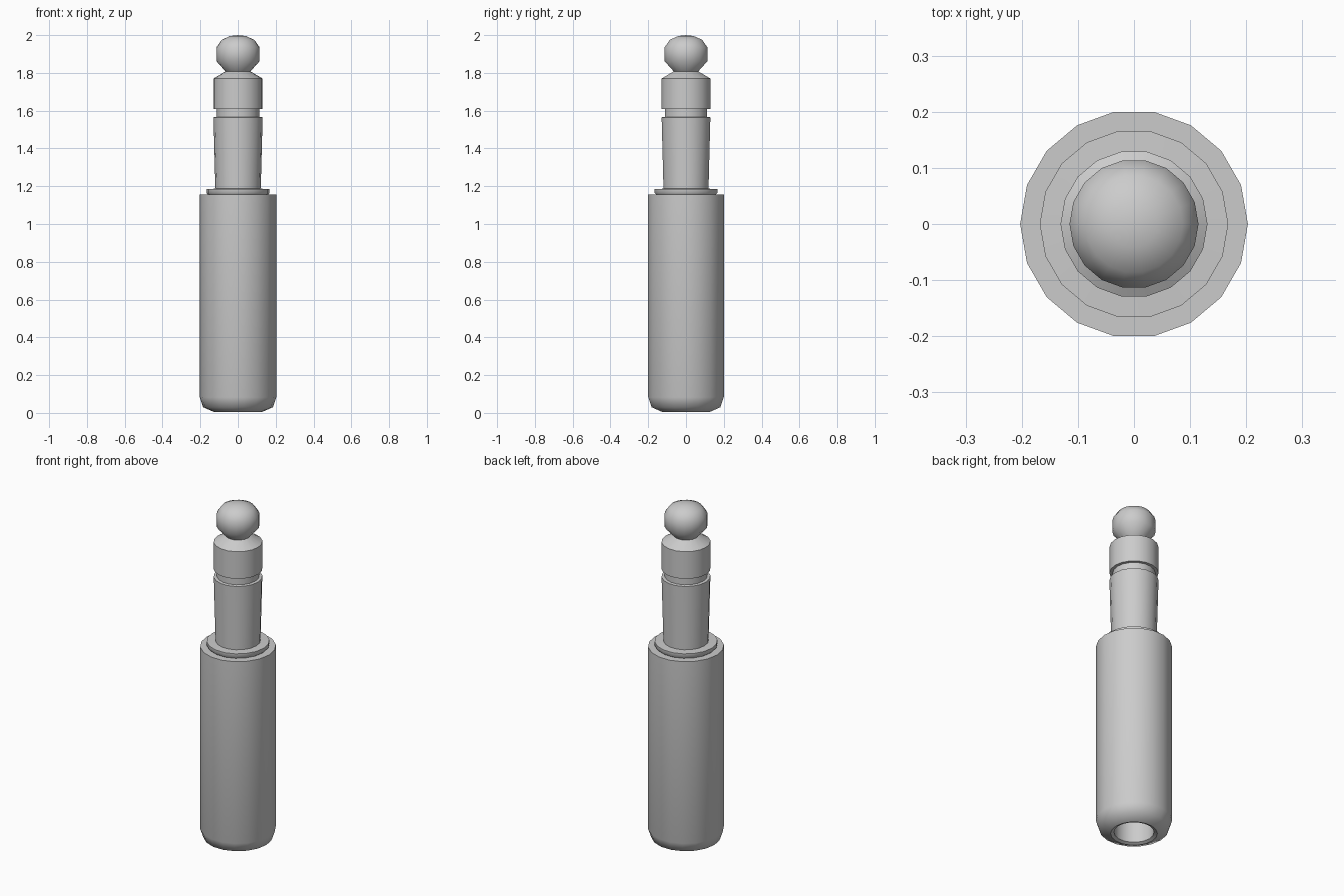
import bpy, math

if "Cube" in bpy.data.objects:
    bpy.data.objects.remove(bpy.data.objects["Cube"])

SIDES = 18


def lathe(name, profile, closed=False):
    """Spin an (r, z) profile around z; points with r = 0 become poles."""
    verts, rings, faces = [], [], []
    for r, z in profile:
        start = len(verts)
        if r == 0:
            verts.append((0, 0, z))
            rings.append([start] * SIDES)
        else:
            for i in range(SIDES):
                a = 2 * math.pi * i / SIDES
                verts.append((r * math.cos(a), r * math.sin(a), z))
            rings.append(list(range(start, start + SIDES)))
    for lo, hi in zip(rings, rings[1:]):
        for i in range(SIDES):
            j = (i + 1) % SIDES
            quad = [lo[i], lo[j], hi[j], hi[i]]
            faces.append(list(dict.fromkeys(quad)))
    mesh = bpy.data.meshes.new(name)
    mesh.from_pydata(verts, [], faces)
    mesh.update()
    ob = bpy.data.objects.new(name, mesh)
    bpy.context.collection.objects.link(ob)
    bpy.ops.object.select_all(action='DESELECT')
    ob.select_set(True)
    bpy.context.view_layer.objects.active = ob
    bpy.ops.object.shade_smooth_by_angle(angle=math.radians(48))
    return ob


# Handle sleeve with a rounded foot and a cable hole in the bottom
lathe("handle_sleeve", [
    (0, 0.35), (0.107, 0.35), (0.107, 0.012), (0.125, 0.004),
    (0.185, 0.03), (0.203, 0.083), (0.203, 1.155), (0.16, 1.155)])

# Collar, tapered shaft, insulating groove, upper barrel and ball tip
lathe("plug_shaft", [
    (0.160, 1.155), (0.168, 1.163), (0.168, 1.185), (0.121, 1.187),
    (0.131, 1.565), (0.114, 1.567)])
lathe("insulating_ring", [(0.114, 1.567), (0.114, 1.61)])
lathe("plug_tip", [
    (0.114, 1.61), (0.131, 1.61), (0.131, 1.77), (0.066, 1.808),
    (0.115, 1.862), (0.115, 1.935), (0.087, 1.975), (0.042, 1.995),
    (0, 2.0)])
